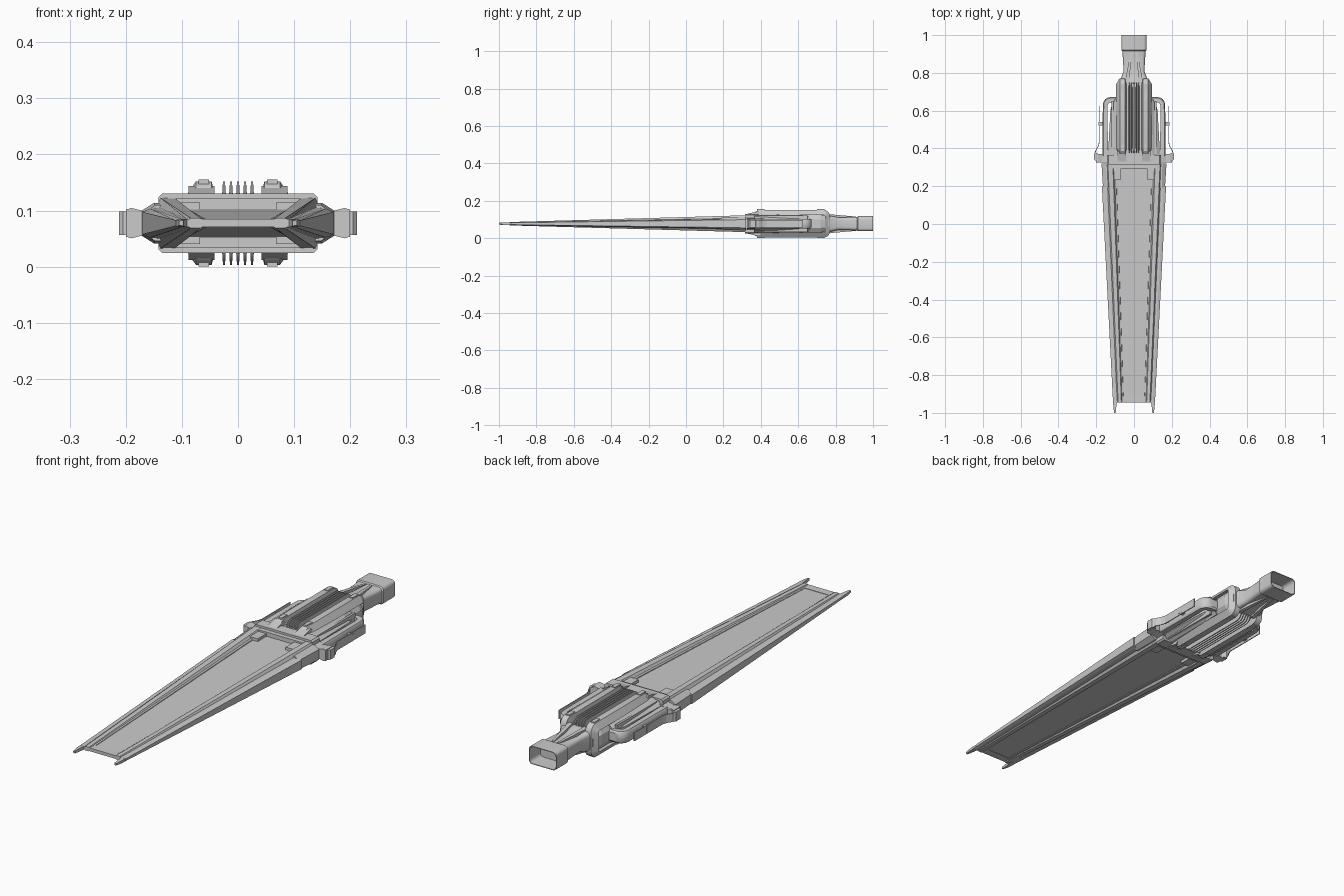
import bpy, bmesh, math

ZC = 0.0775  # mid-plane height; every part is symmetric about it


def loft(name, rings, mirror="", loop=False, caps=True, smooth=False):
    """Skin a list of equal-length 3D rings; mirror is any of 'x', 'z'."""
    bm = bmesh.new()
    vs = [[bm.verts.new(p) for p in r] for r in rings]
    n = len(vs[0])
    for i in range(len(vs) if loop else len(vs) - 1):
        a, b = vs[i], vs[(i + 1) % len(vs)]
        for j in range(n):
            bm.faces.new((a[j], a[(j + 1) % n], b[(j + 1) % n], b[j]))
    if caps and not loop:
        bm.faces.new(vs[0])
        bm.faces.new(vs[-1])
    bmesh.ops.recalc_face_normals(bm, faces=bm.faces)
    me = bpy.data.meshes.new(name)
    bm.to_mesh(me)
    bm.free()
    ob = bpy.data.objects.new(name, me)
    bpy.context.collection.objects.link(ob)
    ob.location.z = ZC
    if mirror:
        m = ob.modifiers.new("mirror", "MIRROR")
        m.use_axis = ("x" in mirror, False, "z" in mirror)
        m.use_mirror_merge = False
    if smooth:
        bpy.ops.object.select_all(action="DESELECT")
        ob.select_set(True)
        bpy.context.view_layer.objects.active = ob
        bpy.ops.object.shade_smooth_by_angle(angle=math.radians(35))
    return ob


def box(name, x, y, z, mirror=""):
    return loft(name, [[(x[0], yy, z[0]), (x[1], yy, z[0]), (x[1], yy, z[1]), (x[0], yy, z[1])]
                       for yy in y], mirror)


def prism_z(name, pts, z, mirror=""):
    return loft(name, [[(x, y, zz) for x, y in pts] for zz in (-z, z)], mirror)


def both(half):
    """Complete an upper (x, z) half profile with its lower reflection."""
    return half + [(x, -z) for x, z in reversed(half)]


def at(y, prof):
    return [(x, y, z) for x, z in prof]


def rounded(w, h, r, seg=4):
    """Rounded rectangle outline centred on the origin."""
    out = []
    for k, (sx, sy) in enumerate(((1, 1), (-1, 1), (-1, -1), (1, -1))):
        for s in range(seg + 1):
            a = math.pi / 2 * (k + s / seg)
            out.append((sx * (w - r) + r * math.cos(a), sy * (h - r) + r * math.sin(a)))
    return out


def frame(name, y0, y1, h, depth, r, xo, xi, mirror=""):
    """Rounded loop standing in the YZ plane with a trapezoid section."""
    c, w = (y0 + y1) / 2, (y1 - y0) / 2
    outer = rounded(w, h, r)
    inner = rounded(w - depth, h - depth, max(r - depth, 0.004))
    rings = [[(xo[0], c + o[0], o[1]), (xo[1], c + o[0], o[1]),
              (xi[1], c + i[0], i[1]), (xi[0], c + i[0], i[1])] for o, i in zip(outer, inner)]
    return loft(name, rings, mirror, loop=True, smooth=True)


# --- tapering blade ---
loft("blade_panel", [at(0.32, both([(-0.115, 0.026), (0.115, 0.026)])),
                     at(-0.92, both([(-0.07, 0.005), (0.07, 0.005)]))])
loft("blade_ridge", [at(0.32, both([(0.103, 0.028), (0.112, 0.044), (0.138, 0.045), (0.148, 0.024)])),
                     at(-0.945, both([(0.062, 0.006), (0.067, 0.009), (0.084, 0.009), (0.09, 0.006)]))], "x")
loft("blade_edge", [at(0.2, both([(0.135, 0.028), (0.157, 0.026), (0.17, 0.02)])),
                    at(-0.945, both([(0.085, 0.007), (0.1, 0.007), (0.111, 0.005)]))], "x")
loft("edge_root", [at(0.32, both([(0.13, 0.036), (0.15, 0.036), (0.172, 0.022)])),
                   at(0.19, both([(0.13, 0.032), (0.148, 0.032), (0.164, 0.02)]))], "x")
loft("panel_border", [[(0.093, 0.30, 0.02), (0.104, 0.30, 0.02), (0.104, 0.30, 0.031), (0.096, 0.30, 0.029)],
                      [(0.055, -0.92, 0.003), (0.064, -0.92, 0.003), (0.064, -0.92, 0.008),
                       (0.057, -0.92, 0.007)]], "xz")
box("blade_end_bar", (-0.075, 0.075), (-0.945, -0.91), (-0.007, 0.007))
loft("tip_prong", [at(-0.94, both([(0.09, 0.007), (0.111, 0.006)])),
                   at(-0.97, both([(0.094, 0.007), (0.109, 0.006)])),
                   at(-1.0, both([(0.097, 0.005), (0.105, 0.004)]))], "x")
box("root_block", (0.068, 0.112), (0.235, 0.305), (0.022, 0.037), "xz")
box("root_cross_bar", (-0.11, 0.11), (0.295, 0.325), (0.02, 0.044), "z")

# --- collar between blade and hull: a hollow chamfered ring ---
out = both([(-0.142, 0.046), (-0.135, 0.053), (0.135, 0.053), (0.142, 0.046)])
inn = [(x * 0.9, z * 0.82) for x, z in out]
loft("collar", [at(0.315, out), at(0.365, out), at(0.365, inn), at(0.315, inn)], loop=True)
loft("collar_arm", [at(y, both([(0.13, 0.034), (0.17, 0.022), (0.19, 0.027), (0.2, 0.024)]))
                    for y in (0.325, 0.37)], "x")
prism_z("collar_clip", [(0.186, 0.335), (0.205, 0.335), (0.212, 0.342), (0.212, 0.372),
                        (0.206, 0.38), (0.186, 0.37)], 0.021, "x")

# --- hull core and sloped shoulders ---
hull = both([(-0.095, 0.022), (-0.078, 0.047), (0.078, 0.047), (0.095, 0.022)])
loft("hull_core", [at(0.34, hull), at(0.72, hull), at(0.765, [(x * 0.85, z * 0.8) for x, z in hull])])
loft("hull_shoulder", [at(0.36, both([(0.07, 0.052), (0.098, 0.05), (0.138, 0.028)])),
                       at(0.6, both([(0.07, 0.05), (0.095, 0.046), (0.125, 0.022)])),
                       at(0.66, both([(0.07, 0.042), (0.09, 0.038), (0.11, 0.018)]))], "x")
loft("hull_front_ramp", [[(x, 0.33, 0.04), (x, 0.33, 0.053), (x, 0.385, 0.066), (x, 0.42, 0.04)]
                         for x in (0.042, 0.088)], "xz")

# --- upright loop frames and cooling fins ---
frame("hull_loop", 0.362, 0.77, 0.0745, 0.028, 0.035, (0.047, 0.075), (0.04, 0.094), "x")
for i in range(5):
    x = (i - 2) * 0.0125
    frame("cooling_fin", 0.375, 0.75, 0.0745, 0.034, 0.03,
          (x - 0.0018, x + 0.0018), (x - 0.004, x + 0.004))
for y in (0.38, 0.7):
    box("loop_pad", (0.052, 0.07), (y, y + 0.04), (0.07, 0.0775), "xz")

# --- side pods, curving in to the hull at the rear ---
pod_out = [(0.168, 0.36), (0.165, 0.63)]
pod_in = [(0.138, 0.36), (0.14, 0.625)]
for s in range(1, 5):
    a = math.pi / 2 * s / 4
    pod_out.append((0.125 + 0.04 * math.cos(a), 0.63 + 0.042 * math.sin(a)))
    pod_in.append((0.125 + 0.015 * math.cos(a), 0.625 + 0.018 * math.sin(a)))
pod_out.append((0.085, 0.672))
pod_in.append((0.085, 0.643))
loft("side_pod", [[(o[0], o[1], -0.018), (o[0], o[1], 0.018), (o[0] * 0.8 + i[0] * 0.2, o[1] * 0.8 + i[1] * 0.2, 0.026),
                   (i[0], i[1], 0.026), (i[0], i[1], -0.026),
                   (o[0] * 0.8 + i[0] * 0.2, o[1] * 0.8 + i[1] * 0.2, -0.026)]
                  for o, i in zip(pod_out, pod_in)], "x", smooth=True)
box("pod_rib", (0.108, 0.118), (0.37, 0.65), (-0.043, 0.043), "x")

# --- thin outer guards on pins ---
guard = [(0.186, 0.625), (0.186, 0.43), (0.192, 0.41), (0.204, 0.39), (0.209, 0.37)]
prism_z("side_guard", guard + [(x - 0.004, y) for x, y in reversed(guard)], 0.019, "x")
box("guard_pin", (0.155, 0.187), (0.522, 0.54), (-0.012, 0.012), "x")

# --- tail neck and open socket ---
secs = [(0.74, 0.075, 0.045), (0.775, 0.068, 0.042), (0.81, 0.055, 0.034), (0.89, 0.06, 0.035),
        (0.915, 0.062, 0.036), (0.92, 0.067, 0.040), (1.0, 0.067, 0.040),
        (1.0, 0.064, 0.037), (0.925, 0.064, 0.037)]
loft("tail_socket", [at(y, rounded(w, h, 0.016)) for y, w, h in secs], smooth=True)
loft("neck_spar", [[(0.028, 0.75, 0.03), (0.048, 0.75, 0.03), (0.048, 0.75, 0.052), (0.028, 0.75, 0.052)],
                   [(0.008, 0.91, 0.025), (0.018, 0.91, 0.025), (0.018, 0.91, 0.038),
                    (0.008, 0.91, 0.038)]], "xz")
